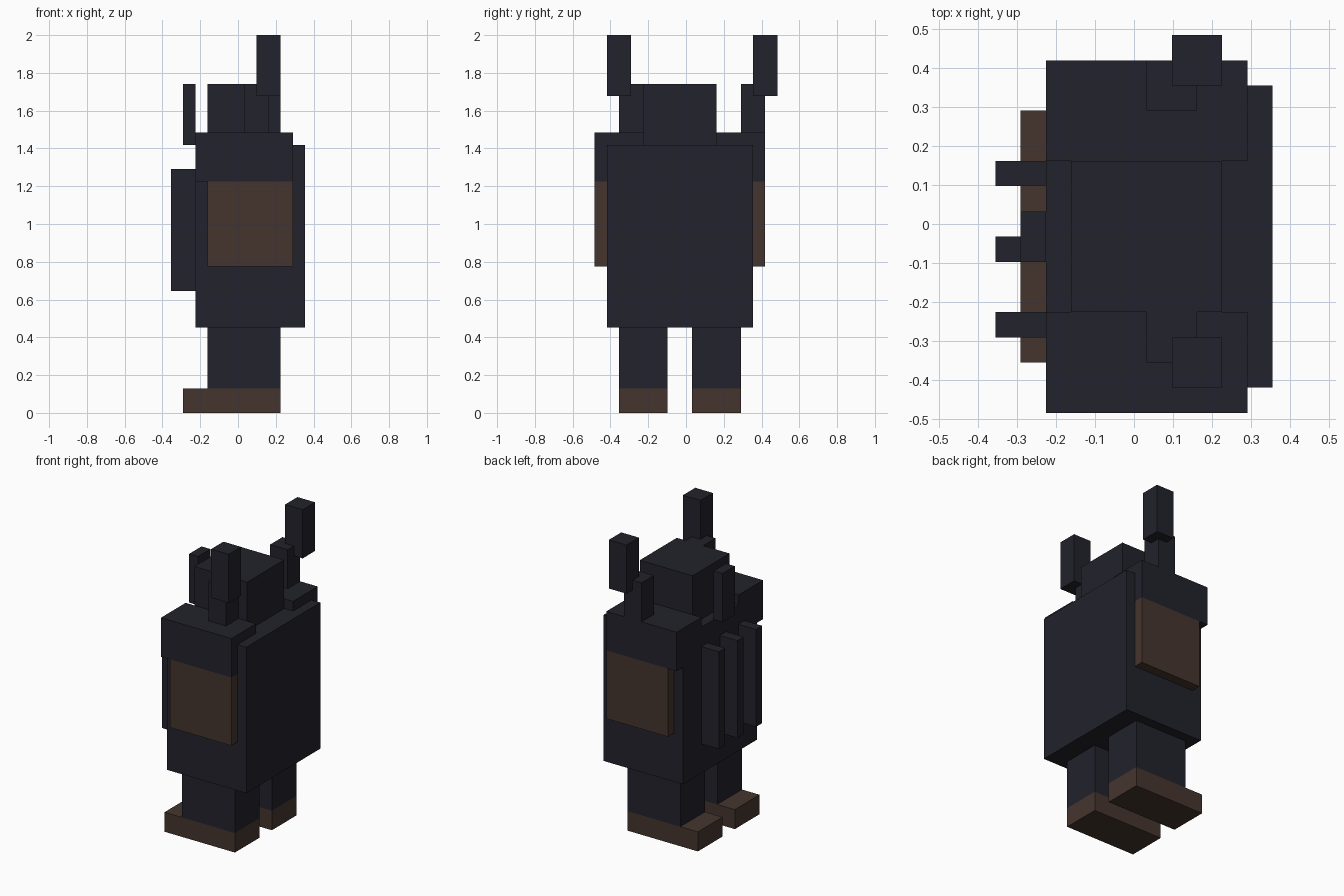
import bpy
import bmesh
from mathutils import Vector

if "Cube" in bpy.data.objects:
    bpy.data.objects.remove(bpy.data.objects["Cube"], do_unlink=True)

UNIT = 2 / 31                              # one grid cell
ORIGIN = Vector((-5.5, -7.5, 0))           # grid corner, in cells


def make_material(name, color):
    mat = bpy.data.materials.new(name)
    mat.use_nodes = True
    mat.diffuse_color = color
    mat.node_tree.nodes["Principled BSDF"].inputs["Base Color"].default_value = color
    return mat


charcoal = make_material("charcoal", (0.016, 0.016, 0.025, 1))
brown = make_material("dark_brown", (0.060, 0.036, 0.027, 1))


def box(name, x, y, z, mat):
    """Box spanning the given (start, end) cells on each axis."""
    low, high = (Vector(c) for c in zip(x, y, z))
    centre = (low + high) / 2 + ORIGIN
    bm = bmesh.new()
    bmesh.ops.create_cube(bm, size=UNIT)
    bmesh.ops.scale(bm, vec=high - low, verts=bm.verts)
    mesh = bpy.data.meshes.new(name)
    bm.to_mesh(mesh)
    bm.free()
    mesh.materials.append(mat)
    obj = bpy.data.objects.new(name, mesh)
    obj.location = centre * UNIT
    bpy.context.collection.objects.link(obj)
    return obj


def pair(name, x, y, z, mat):
    """Matching boxes on both sides of the body's middle plane."""
    box("front_" + name, x, y, z, mat)
    box("back_" + name, x, (14 - y[1], 14 - y[0]), z, mat)


# Torso and head
box("torso", (2, 11), (1, 13), (7, 22), charcoal)
box("head", (3, 9), (4, 10), (22, 27), charcoal)
box("snout_plate", (1, 2), (6, 8), (22, 27), charcoal)

# Limbs
pair("foot", (1, 9), (2, 6), (0, 2), brown)
pair("leg", (3, 9), (2, 6), (2, 7), charcoal)
pair("shoulder", (2, 10), (0, 4), (19, 23), charcoal)
pair("arm", (3, 10), (0, 1), (12, 19), brown)

# Horns: a short base with an offset tip
for side, start, step in (("front", 2, -1), ("back", 12, 1)):
    box(side + "_horn_base", (6, 8), (start, start + 2), (23, 27), charcoal)
    tip = start + step
    box(side + "_horn_tip", (7, 9), (tip, tip + 2), (26, 31), charcoal)

# Chest ribs
for start in (3, 6, 9):
    box("chest_rib", (0, 2), (start, start + 1), (10, 20), charcoal)
